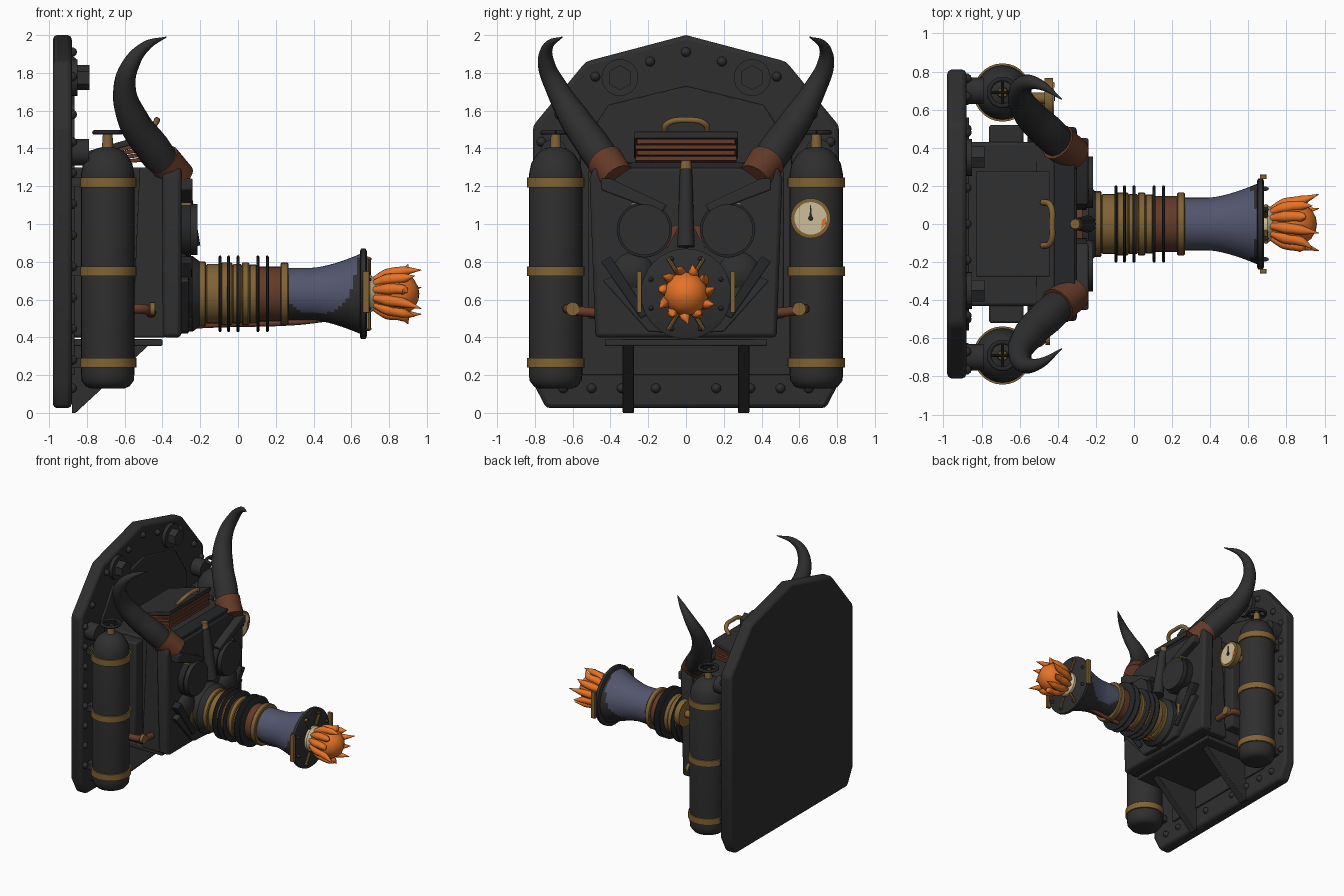
import bpy, bmesh, math
from mathutils import Vector

cube = bpy.data.objects.get("Cube")
if cube:
    bpy.data.objects.remove(cube, do_unlink=True)


def material(name, rgb):
    m = bpy.data.materials.new(name)
    m.use_nodes = True
    m.diffuse_color = (*rgb, 1)
    m.node_tree.nodes["Principled BSDF"].inputs["Base Color"].default_value = (*rgb, 1)
    return m


IRON = material("charcoal iron", (.028, .028, .028))
BLACK = material("black metal", (.018, .019, .021))
BRASS = material("aged brass", (.22, .125, .035))
COPPER = material("brown copper", (.13, .042, .02))
BLUE = material("slate blue", (.085, .092, .155))
FLAME = material("flame orange", (.78, .17, .02))
CREAM = material("cream", (.62, .52, .32))
X, Z = Vector((1, 0, 0)), Vector((0, 0, 1))
made = []


def finish(name, bm, mat, bevel=0):
    bmesh.ops.remove_doubles(bm, verts=bm.verts, dist=1e-5)
    bmesh.ops.recalc_face_normals(bm, faces=bm.faces)
    me = bpy.data.meshes.new(name)
    bm.to_mesh(me)
    bm.free()
    me.materials.append(mat)
    ob = bpy.data.objects.new(name, me)
    bpy.context.collection.objects.link(ob)
    if bevel:
        mod = ob.modifiers.new("bevel", "BEVEL")
        mod.width, mod.segments = bevel, 2
    made.append(ob)
    return ob


def skin(bm, rings):
    """Join rings of vertices and cap both ends."""
    n = len(rings[0])
    for a, b in zip(rings, rings[1:]):
        for i in range(n):
            j = (i + 1) % n
            bm.faces.new((a[i], a[j], b[j], b[i]))
    bm.faces.new(rings[0])
    bm.faces.new(rings[-1])


def lathe(name, profile, mat, base=(0, 0, 0), axis=Z, seg=28):
    """Turn (distance, radius) pairs about an axis."""
    bm = bmesh.new()
    q = Z.rotation_difference(Vector(axis))
    rings = []
    for t, r in profile:
        r = max(r, .0005)
        rings.append([bm.verts.new(Vector(base) + q @ Vector(
            (r * math.cos(i * math.tau / seg), r * math.sin(i * math.tau / seg), t)))
            for i in range(seg)])
    skin(bm, rings)
    return finish(name, bm, mat)


def rod(name, p, q, r1, r2, mat, seg=14):
    d = Vector(q) - Vector(p)
    return lathe(name, [(0, r1), (d.length, r2)], mat, p, d.normalized(), seg)


def disc(name, x0, x1, y, z, r, mat, seg=28):
    return rod(name, (x0, y, z), (x1, y, z), r, r, mat, seg)


def slab(name, outline, a, b, mat, bevel=0, along="x"):
    """Extrude an outline: (y, z) along x, or (x, z) along y."""
    bm = bmesh.new()
    place = (lambda d, u, v: (d, u, v)) if along == "x" else (lambda d, u, v: (u, d, v))
    skin(bm, [[bm.verts.new(place(d, u, v)) for u, v in outline] for d in (a, b)])
    return finish(name, bm, mat, bevel)


def box(name, x0, x1, y0, y1, z0, z1, mat, bevel=0):
    return slab(name, [(y0, z0), (y1, z0), (y1, z1), (y0, z1)], x0, x1, mat, bevel)


def mirrored(half):
    return half + [(-u, v) for u, v in reversed(half) if u]


def tube(name, points, mat, depth=1):
    """Smooth swept tube through (x, y, z, radius) points."""
    cu = bpy.data.curves.new(name, "CURVE")
    cu.dimensions, cu.bevel_depth, cu.bevel_resolution = "3D", depth, 4
    cu.use_fill_caps, cu.resolution_u = True, 6
    sp = cu.splines.new("BEZIER")
    sp.bezier_points.add(len(points) - 1)
    for bp, p in zip(sp.bezier_points, points):
        bp.co, bp.radius = p[:3], p[3]
        bp.handle_left_type = bp.handle_right_type = "AUTO"
    ob = bpy.data.objects.new(name, cu)
    cu.materials.append(mat)
    bpy.context.collection.objects.link(ob)
    bpy.ops.object.select_all(action="DESELECT")
    ob.select_set(True)
    bpy.context.view_layer.objects.active = ob
    bpy.ops.object.convert(target="MESH")
    made.append(bpy.context.view_layer.objects.active)


def rivet(y, z, x=-.88, r=.026):
    lathe("rivet", [(0, r), (.012, r * .9), (.024, r * .5), (.028, 0)], IRON, (x, y, z), X, 12)


# Back plate with raised panel
slab("back_plate", mirrored([(0, 2), (.53, 1.86), (.81, 1.52), (.81, .16), (.74, .025)]),
     -.98, -.88, IRON, .022)
slab("raised_panel", mirrored([(0, 1.73), (.41, 1.63), (.56, 1.4), (.56, .2)]), -.89, -.865, IRON, .006)
rivet(0, 1.91)
for s in (-1, 1):
    for y, z in ((.19, 1.86), (.48, 1.78), (.67, 1.58), (.16, .13), (.34, .13), (.5, .13), (.65, .13)):
        rivet(s * y, z)
    for i in range(8):
        rivet(s * .765, .28 + i * .165)
    disc("bolt_washer", -.89, -.85, s * .35, 1.775, .097, IRON)
    disc("hex_bolt", -.86, -.785, s * .35, 1.775, .066, IRON, 6)
    disc("side_bolt", -.89, -.79, s * .7, 1.38, .07, IRON)

# Furnace body, shelf and face plate
box("furnace_body", -.88, -.5, -.43, .43, .4, 1.3, IRON, .015)
slab("body_taper", [(-.56, .4), (-.38, .4), (-.38, 1.3), (-.52, 1.3)], -.47, .47, IRON, .01, "y")
box("shelf", -.87, -.4, -.43, .43, .355, .39, IRON, .006)
slab("face_plate", mirrored([(0, 1.3), (.49, 1.3), (.51, 1.24), (.48, .4)]), -.4, -.3, IRON, .02)
box("top_rail", -.42, -.31, -.33, .33, 1.29, 1.325, BLACK, .006)
for s in (-1, 1):
    box("side_block", -.76, -.58, s * .4, s * .52, .5, 1.28, IRON, .012)
    slab("gusset", [(-.88, .36), (-.47, .36), (-.86, .0), (-.88, .0)], s * .275, s * .335, IRON, .004, "y")

# Bellows box on top with tilted lid and handle
for i in range(4):
    t = i / 4
    slab("bellows_fold", [(-.82, 1.30 + .012 * i), (-.45, 1.335 + .03 * i),
                          (-.45, 1.36 + .03 * i), (-.82, 1.31 + .015 * i)],
         -.268 + .008 * (i % 2), .268 - .008 * (i % 2), COPPER, .003, "y")
slab("bellows_lid", [(-.83, 1.345), (-.44, 1.455), (-.44, 1.49), (-.83, 1.375)], -.275, .275, IRON, .005, "y")
tube("lid_handle", [(-.48, -.115, 1.48, 1), (-.44, -.1, 1.53, 1), (-.43, 0, 1.55, 1),
                    (-.44, .1, 1.53, 1), (-.48, .115, 1.48, 1)], BRASS, .016)

# Side tanks with straps, valves and feed pipes
for s in (-1, 1):
    y = s * .69
    lathe("tank", [(.13, .09), (.14, .115), (.17, .138), (.21, .142), (1.26, .142), (1.32, .13),
                   (1.37, .1), (1.4, .06), (1.41, 0)], IRON, (-.69, y, 0))
    for z in (.265, .75, 1.22):
        lathe("tank_strap", [(-.026, .153), (.026, .153)], BRASS, (-.69, y, z))
        box("strap_mount", -.88, -.8, y - .05, y + .05, z - .025, z + .025, IRON)
    rod("valve_stem", (-.69, y, 1.38), (-.69, y, 1.485), .032, .025, BRASS)
    tube("valve_wheel", [(-.69 + .07 * math.cos(a * math.tau / 12), y + .07 * math.sin(a * math.tau / 12),
                          1.485, 1) for a in range(13)], BLACK, .012)
    for dx, dy in ((.07, 0), (0, .07)):
        rod("wheel_spoke", (-.69 - dx, y - dy, 1.485), (-.69 + dx, y + dy, 1.485), .008, .008, BLACK, 8)
    tube("feed_pipe", [(-.6, s * .62, .55, 1), (-.5, s * .62, .55, 1), (-.47, s * .57, .54, 1),
                       (-.46, s * .48, .53, 1)], COPPER, .026)
    disc("feed_tap", -.465, -.44, s * .6, .55, .036, BRASS, 16)

# Pressure gauge
rod("gauge_stalk", (-.57, .66, 1.03), (-.45, .66, 1.03), .03, .03, BRASS)
disc("gauge_rim", -.47, -.425, .66, 1.03, .106, BRASS, 32)
disc("gauge_dial", -.43, -.42, .66, 1.03, .086, CREAM, 32)
slab("gauge_needle", [(.652, 1.02), (.668, 1.02), (.662, 1.1), (.658, 1.1)], -.421, -.415, BLACK)
disc("gauge_hub", -.421, -.414, .66, 1.03, .014, BLACK, 12)
slab("gauge_warning", [(.715, .97), (.74, 1.0), (.743, 1.04), (.72, 1.02)], -.421, -.417, FLAME)

# Horns with copper sockets
for s in (-1, 1):
    tube("horn", [(-.34, s * .38, 1.25, .085), (-.45, s * .48, 1.4, .092), (-.555, s * .585, 1.55, .083),
                  (-.6, s * .685, 1.72, .06), (-.565, s * .74, 1.85, .045), (-.49, s * .73, 1.94, .027),
                  (-.38, s * .655, 1.99, .003)], IRON)
    rod("horn_socket", (-.31, s * .36, 1.24), (-.40, s * .43, 1.335), .09, .099, COPPER, 24)

# Face: eyes, brows, cheeks, jaw and nose
for s in (-1, 1):
    disc("eye_rim", -.31, -.25, s * .22, .97, .147, BLACK)
    disc("eye_cover", -.26, -.215, s * .22, .97, .135, IRON)
    box("eye_clip", -.31, -.25, s * .15, s * .29, 1.09, 1.115, BRASS)
    slab("brow", [(s * u, v) for u, v in ((.1, 1.1), (.13, 1.06), (.45, 1.18), (.45, 1.24), (.4, 1.24))],
         -.31, -.24, IRON, .008)
    slab("copper_web", [(s * .03, 1), (s * .11, .98), (s * .1, .87)], -.31, -.27, COPPER)
    lathe("cheek", [(0, .115), (.035, .1), (.06, .06), (.068, 0)], IRON, (-.31, s * .28, .74), X, 20)
    slab("jaw_panel", [(s * u, v) for u, v in ((.34, .74), (.44, .7), (.2, .43), (.02, .42), (.1, .52))],
         -.31, -.26, IRON, .008)
    slab("tusk", [(s * u, v) for u, v in ((.4, .83), (.45, .8), (.24, .5), (.2, .52))], -.3, -.245, BLACK, .006)
    box("jaw_clip", -.3, -.25, s * .235, s * .26, .56, .74, BRASS)
rod("nose", (-.3, 0, 1.29), (-.245, 0, .88), .032, .046, IRON, 12)
rod("nose_cap", (-.305, 0, 1.25), (-.31, 0, 1.335), .036, .026, BRASS, 12)

# Barrel, turned about the x axis
AX = (0, 0, .63)
lathe("barrel_socket", [(-.31, .2), (-.24, .2), (-.2, .17)], IRON, AX, X)
for i, (a, b, r) in enumerate(((-.22, -.17, .172), (-.17, -.09, .158), (-.09, -.03, .166),
                               (-.03, .02, .158), (.02, .06, .166), (.06, .1, .156), (.225, .268, .165))):
    lathe("brass_sleeve", [(a, r - .006), (a + .006, r), (b - .006, r), (b, r - .006)], BRASS, AX, X)
lathe("copper_sleeve", [(.09, .146), (.24, .146)], COPPER, AX, X)
for x in (-.095, -.05, 0, .105, .155):
    lathe("cooling_ring", [(x - .008, .196), (x - .004, .202), (x + .004, .202), (x + .008, .196)], BLACK, AX, X)
bell = [(.25 + .02 * i, .138 + .075 * max(0, (i - 7) / 13) ** 1.5) for i in range(21)]
nozzle = lathe("nozzle", bell, BLUE, AX, X, 48)
nozzle.data.materials.append(IRON)
for f in nozzle.data.polygons:
    t = (f.center.x - .42) / .2
    f.material_index = int(f.center.z - .63 < -.1 + .2 * t ** 4)
lathe("muzzle_flange", [(.645, .225), (.652, .24), (.675, .24), (.682, .225)], IRON, AX, X, 32)
lathe("muzzle_throat", [(.68, .1), (.7, .1), (.735, .075)], CREAM, AX, X)
for i in range(8):
    a = (i + .5) * math.tau / 8
    rivet(.2 * math.cos(a), .63 + .2 * math.sin(a), .68, .013)
for s in (-1, 1):
    box("muzzle_clip", .66, .695, s * .235, s * .26, .53, .75, BRASS, .003)
    for top in (-1, 1):
        rod("muzzle_strut", (.692, s * .04, .63 + top * .1), (.692, s * .095, .63 + top * .19), .011, .011, BRASS, 8)
tube("fuel_line", [(-.27, 0, .46, 1), (-.1, 0, .468, 1), (.3, 0, .48, 1), (.48, 0, .5, 1)], COPPER, .016)

# Flame: rounded core ringed by curling tongues
lathe("flame_core", [(.7, .07), (.75, .095), (.82, .118), (.88, .115), (.93, .08), (.955, .035), (.96, 0)],
      FLAME, AX, X, 14)
for i in range(11):
    a = i * math.tau / 11
    reach, spread = .97 - .035 * (i % 3), .16 - .025 * (i % 2)
    tube("flame_tongue", [(x, r * math.cos(a + w), .63 + r * math.sin(a + w), t) for x, r, w, t in
                          ((.71, .07, 0, .015), (.79, .105, .05, .03), (.88, .125, .12, .025),
                           (reach, spread, .22, .002))], FLAME)

# Smooth round parts, keep hard edges
bpy.ops.object.select_all(action="DESELECT")
for ob in made:
    ob.select_set(True)
bpy.context.view_layer.objects.active = made[0]
bpy.ops.object.shade_smooth_by_angle(angle=math.radians(35))
